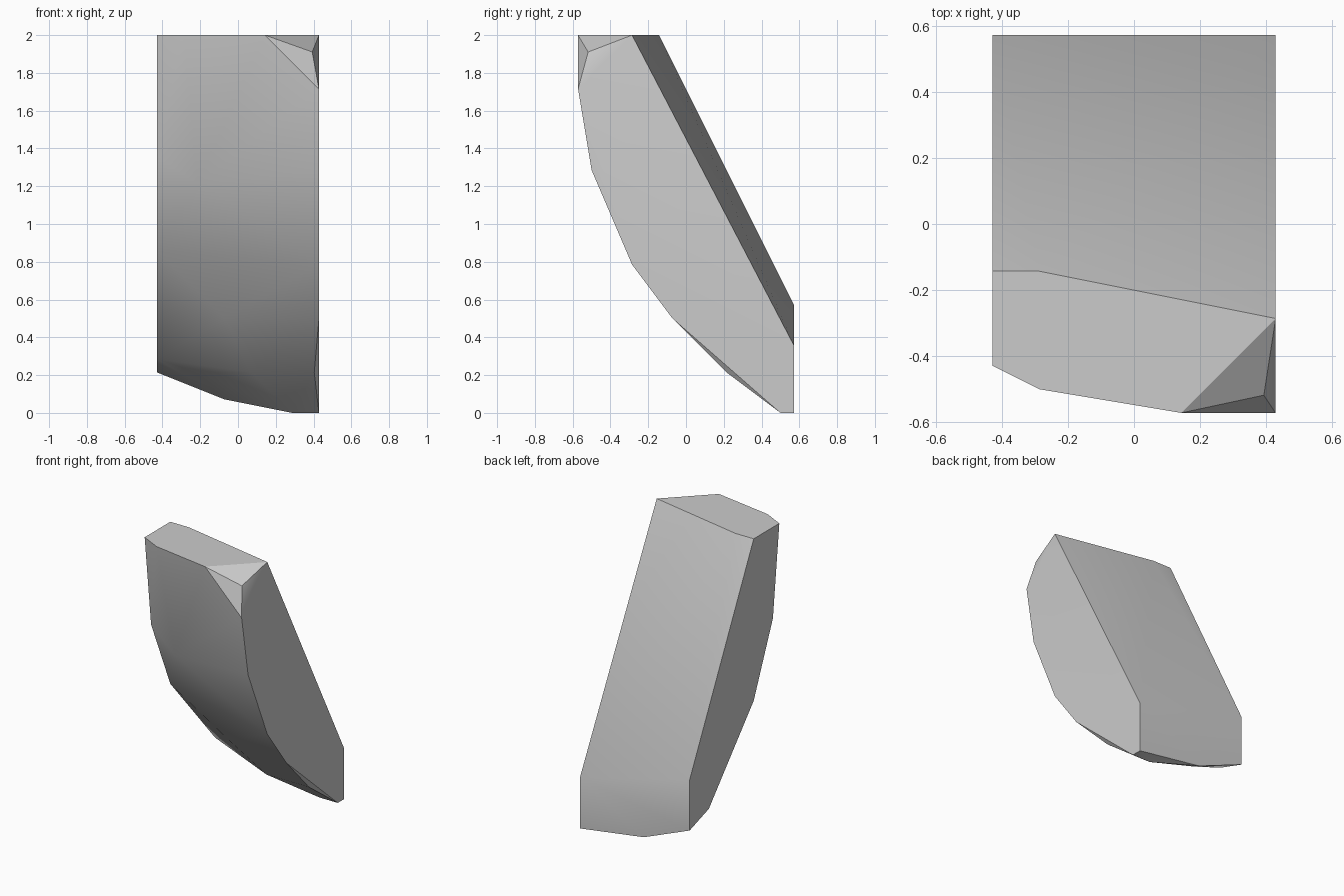
import bpy
import bmesh
import math

cube = bpy.data.objects.get("Cube")
if cube:
    bpy.data.objects.remove(cube)

UNIT = 1 / 14          # the chunk is laid out on a coarse grid, 28 steps tall
HALF_WIDTH = 6

# Flat side outlines as (y, z)
right_outline = [(-8, 24), (-7, 18), (-4, 11), (-1, 7), (7, 0), (8, 0), (8, 5), (-4, 28)]
left_outline = [(-6, 28), (-5, 19), (-2, 12), (5, 4), (8, 3), (8, 8), (-2, 28)]

# Points between the sides
top_rim = [(-4, -7, 28), (2, -8, 28), (-4, -2, 28)]
chipped_corner = [(5.5, -7.25, 26.75)]
front_bulge = [(-3, -5.6, 17), (-1, 0, 7)]
underside = [(5.65, 3, 3), (1, 3, 3), (-3, 5, 3), (4, 7, 0), (-1, 8, 1)]

points = [(HALF_WIDTH, y, z) for y, z in right_outline]
points += [(-HALF_WIDTH, y, z) for y, z in left_outline]
points += top_rim + chipped_corner + front_bulge + underside

# Wrap the points in a convex shell and merge flat areas
bm = bmesh.new()
for p in points:
    bm.verts.new([c * UNIT for c in p])
hull = bmesh.ops.convex_hull(bm, input=bm.verts)
loose = [v for v in bm.verts if not v.link_faces]
bmesh.ops.delete(bm, geom=loose, context='VERTS')
bmesh.ops.dissolve_limit(bm, angle_limit=math.radians(0.5), verts=bm.verts, edges=bm.edges)
bmesh.ops.recalc_face_normals(bm, faces=bm.faces)

mesh = bpy.data.meshes.new("stone_chunk")
bm.to_mesh(mesh)
bm.free()
chunk = bpy.data.objects.new("stone_chunk", mesh)
bpy.context.collection.objects.link(chunk)

# Plain grey material
grey = bpy.data.materials.new("stone_grey")
grey.use_nodes = True
colour = (0.6, 0.6, 0.6, 1)
grey.diffuse_color = colour
bsdf = grey.node_tree.nodes["Principled BSDF"]
bsdf.inputs["Base Color"].default_value = colour
mesh.materials.append(grey)

# Soft front, crisp rim
bpy.context.view_layer.objects.active = chunk
chunk.select_set(True)
bpy.ops.object.shade_smooth_by_angle(angle=math.radians(30))
